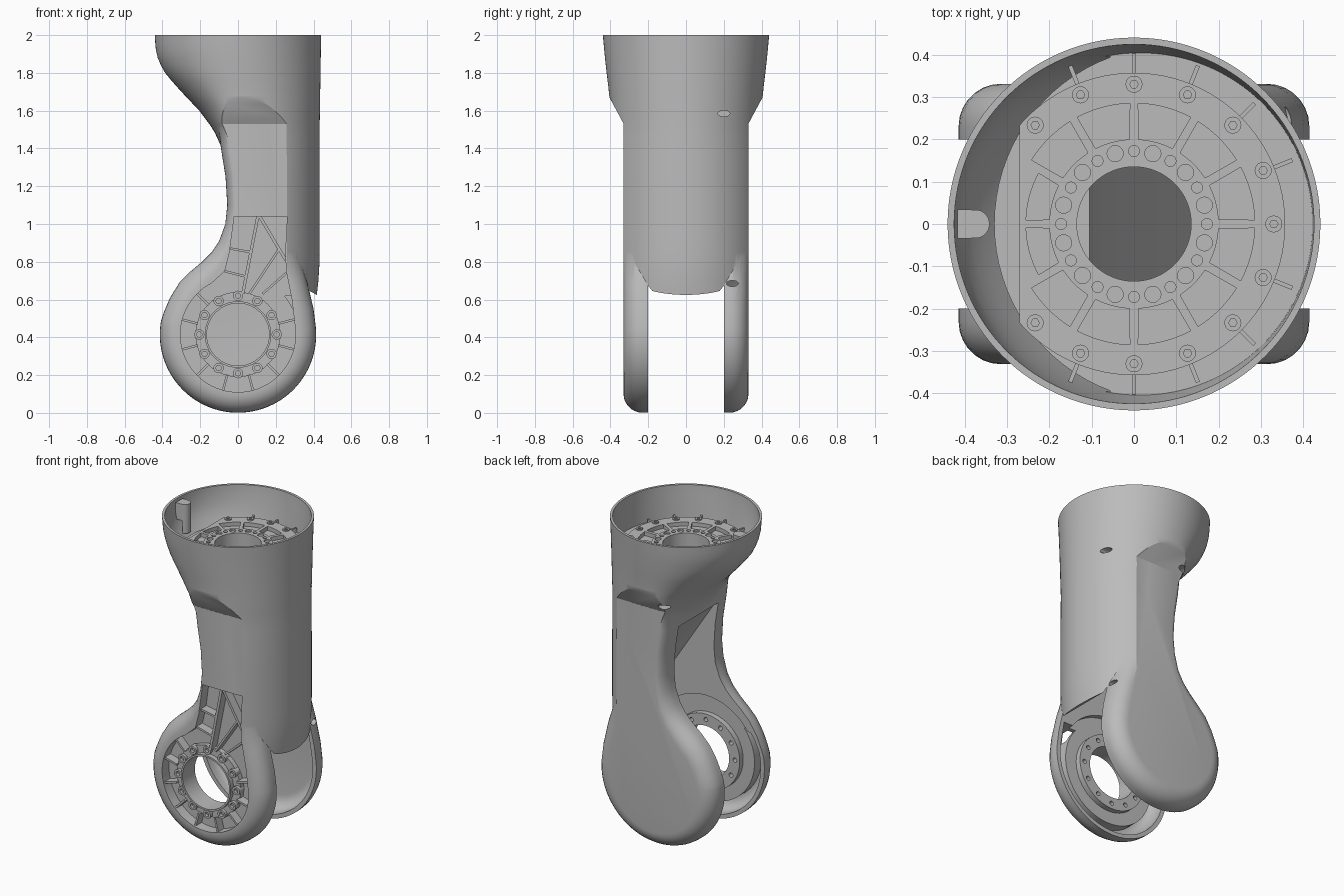
import bpy, bmesh, math
from mathutils import Vector, Matrix

cube = bpy.data.objects.get("Cube")
if cube:
    bpy.data.objects.remove(cube, do_unlink=True)

mat = bpy.data.materials.new("satin_grey")
mat.use_nodes = True
GREY = (0.5, 0.5, 0.5, 1)
mat.diffuse_color = GREY
mat.node_tree.nodes["Principled BSDF"].inputs["Base Color"].default_value = GREY
HUB = (0, 0.415)                      # pivot centre in x, z
PLACE = {"x": lambda u, v, w: (w, u, v), "y": lambda u, v, w: (u, w, v),
         "z": lambda u, v, w: (u, v, w)}


def arc(c, r, a0=0, a1=360, n=64):
    """Points on an arc; a full circle drops its repeated end point."""
    last = n if a1 - a0 == 360 else n + 1
    angles = [math.radians(a0 + (a1 - a0) * i / n) for i in range(last)]
    return [(c[0] + r * math.cos(a), c[1] + r * math.sin(a)) for a in angles]


def bar(p, q, width):
    """Rectangle outline running from p to q."""
    p, q = Vector(p), Vector(q)
    side = (q - p).orthogonal().normalized() * width / 2
    return [p - side, q - side, q + side, p + side]


def polar(c, r, deg):
    a = math.radians(deg)
    return (c[0] + r * math.cos(a), c[1] + r * math.sin(a))


def clamp(v):
    return max(0, min(1, v))


def make(name, bm):
    bmesh.ops.recalc_face_normals(bm, faces=bm.faces)
    me = bpy.data.meshes.new(name)
    bm.to_mesh(me)
    bm.free()
    me.materials.append(mat)
    ob = bpy.data.objects.new(name, me)
    bpy.context.collection.objects.link(ob)
    return ob


def skin(bm, rings):
    """Close a stack of equal rings of points into a solid."""
    rings = [[bm.verts.new(p) for p in ring] for ring in rings]
    n = len(rings[0])
    for a, b in zip(rings, rings[1:]):
        for i in range(n):
            j = (i + 1) % n
            bm.faces.new((a[i], a[j], b[j], b[i]))
    bm.faces.new(rings[0])
    bm.faces.new(rings[-1])


def prisms(name, outlines, axis, lo, hi):
    """Extrude every outline along an axis into one object."""
    bm = bmesh.new()
    for pts in outlines:
        skin(bm, [[PLACE[axis](p[0], p[1], w) for p in pts] for w in (lo, hi)])
    return make(name, bm)


def boolean(ob, tool, op='DIFFERENCE'):
    mod = ob.modifiers.new("bool", 'BOOLEAN')
    mod.operation, mod.solver, mod.object = op, 'EXACT', tool
    bpy.context.view_layer.objects.active = ob
    bpy.ops.object.modifier_apply(modifier=mod.name)
    bpy.data.objects.remove(tool, do_unlink=True)


def cut(ob, outlines, axis, lo, hi):
    boolean(ob, prisms("cutter", outlines, axis, lo, hi))


# Tube sections: height, left edge, centre x, half depth
ROWS = [(2, -.44, 0, .44), (1.93, -.437, 0, .434), (1.86, -.42, .005, .427),
        (1.79, -.38, .015, .419), (1.7, -.3, .03, .408), (1.6, -.205, .04, .4),
        (1.5, -.13, .04, .395), (1.4, -.085, .045, .395), (1.25, -.05, .05, .395),
        (1.1, -.035, .05, .395), (1, -.03, .05, .395), (.5, -.03, .05, .395)]


def section(z):
    z = min(z, 2)
    for hi, lo in zip(ROWS, ROWS[1:]):
        if z >= lo[0]:
            t = (z - lo[0]) / (hi[0] - lo[0])
            return [l + (h - l) * t for h, l in zip(hi, lo)][1:]


def loft(name, heights, inset=0, n=128):
    rings = []
    for z in heights:
        left, cx, half = section(z)
        right = 0.432 + 0.008 * clamp((z - 1.5) * 2) - 0.018 * clamp((.85 - z) * 4) ** 2
        square = 0.75 + 0.25 * clamp((z - 1.55) / 0.3)
        flat = 0.33 + max(0, z - 1.53) * 0.536 - inset if inset else 1
        ring = []
        for i in range(n):
            c, s = math.cos(math.tau * i / n), math.sin(math.tau * i / n)
            if c > 0:
                x = cx + (right - cx - inset) * c
            else:
                x = cx - (cx - left - inset) * abs(c) ** square
            ring.append((x, max(-flat, min(flat, (half - inset) * s)), z))
        rings.append(ring)
    bm = bmesh.new()
    skin(bm, rings)
    return make(name, bm)


def rounded_slab(name, pts, depth, radius, steps=7):
    """Counter-clockwise x-z outline, open across its flat top, with rounded front and back."""
    pts = [Vector(p) for p in pts]
    inward = []
    for i, p in enumerate(pts):
        t = pts[min(i + 1, len(pts) - 1)] - pts[max(i - 1, 0)]
        v = Vector((-t.y, t.x)).normalized()
        if i in (0, len(pts) - 1):
            v = Vector((math.copysign(1, v.x), 0))
        inward.append(v * (1 - 0.5 * clamp((p.y - .75) * 4)))   # tighter along the neck
    side = []
    for k in range(steps + 1):
        a = math.pi / 2 * k / steps
        side.append((radius * (1 - math.sin(a)), depth - radius * (1 - math.cos(a))))
    layers = [(d, -y) for d, y in side] + [(d, y) for d, y in side[::-1]]
    bm = bmesh.new()
    skin(bm, [[(p.x + v.x * d, y, p.y + v.y * d) for p, v in zip(pts, inward)]
              for d, y in layers])
    return make(name, bm)


# Flared tube with flattened front and back
body = loft("link_body", [.55, .62, .7, .78, .85, .92] + [1 + i * 0.04 for i in range(26)])
for s in (-1, 1):
    cut(body, [[(s * .33, 0), (s * .33, 1.53), (s * .62, 2.07), (s, 2.07), (s, 0)]], "x", -1, 1)

# Rounded cheeks around the pivot
neck = [(-.105, 1.53), (-.09, 1.4), (-.066, 1.25), (-.057, 1.1), (-.067, 1), (-.1, .91),
        (-.14, .85), (-.19, .8), (-.25, .75), (-.31, .69), (-.36, .61), (-.392, .535)]
outer = [(.4, .55), (.365, .7), (.315, .85), (.27, 1), (.22, 1.3), (.2, 1.53)]
boolean(body, rounded_slab("cheeks", neck + arc(HUB, .414, 170, 365, 60) + outer, .331, .1),
        'UNION')

# Fork slot under a sloping web, and the hollow above that web
cut(body, [[(-.7, 1.39), (-.07, 1.39), (.35, .745), (.38, .645), (.435, .615), (.7, .5),
            (.7, -.2), (-.7, -.2)]], "y", -.2, .2)
boolean(body, loft("bowl", [1.62 + i * 0.04 for i in range(13)], 0.015))
cut(body, [[(-.105, 1.7), (-.105, 1.6), (-.01, 1.42), (.36, .845), (.36, 1.7)]], "y", -.17, .17)

# Front cheek: pivot bore, outer pocket, inner groove
cut(body, [[(.26, 1.04), (-.02, 1.04), (-.045, .85), (-.07, .75), (-.13, .695)]
           + arc(HUB, .305, 118, 368, 50) + [(.285, .6), (.255, .75), (.25, .85)]], "y", -.5, -.262)
groove = prisms("groove", [arc(HUB, .36)], "y", -.235, -.1)
cut(groove, [arc(HUB, .24)], "y", -.3, 0)
boolean(body, groove)
cut(body, [arc(HUB, .165)], "y", -.5, -.1)
bolts = [polar(HUB, .205, a) for a in range(0, 360, 30)]
cut(body, [arc(p, .014, n=16) for p in bolts], "y", -.24, -.1)

# Thin shell walls: a deep rim channel in the front cheek, a hollow back cheek
hollow = ([(-.02, .98), (-.06, .88), (-.13, .81), (-.22, .735), (-.29, .66), (-.345, .58)]
          + arc(HUB, .388, 165, 370, 60) + [(.36, .62), (.335, .7), (.29, .85), (.25, .98)])
channel = rounded_slab("channel", hollow, .305, .07)
cut(channel, [[(-1, 0), (1, 0), (1, 2), (-1, 2)]], "y", -.195, 1)
cut(channel, [arc(HUB, .32)], "y", -1, 0)
cut(channel, [[(-1, .62), (1, .62), (1, 2), (-1, 2)]], "y", -1, 0)
boolean(body, channel)
shell = rounded_slab("shell", hollow, .312, .08)
cut(shell, [[(-1, 0), (1, 0), (1, 2), (-1, 2)]], "y", -1, .195)
boolean(body, shell)

# Access holes in the shell
for x, y, z, turn in ((.37, .2, 1.585, 0), (.34, .245, .685, 0), (-.08, .34, 1.567, 90)):
    hole = prisms("hole", [arc((0, 0), .032, n=24)], "x", -.09, .09)
    hole.data.transform(Matrix.Translation((x, y, z)) @ Matrix.Rotation(math.radians(turn), 4, 'Z')
                        @ Matrix.Diagonal((1, 1, .5, 1)))
    boolean(body, hole)

# Front hub ring with bolt bosses and holes
hub = prisms("front_hub", [arc(HUB, .225)], "y", -.295, -.25)
cut(hub, [arc(HUB, .165)], "y", -.5, 0)
bosses = prisms("hub_bosses", [arc(p, .027, n=20) for p in bolts], "y", -.315, -.27)
cut(bosses, [arc(p, .014, n=16) for p in bolts], "y", -.4, -.29)
lip = prisms("hub_lip", [arc(HUB, .176)], "y", -.325, -.2)
cut(lip, [arc(HUB, .165)], "y", -.5, 0)

# Ribs in the front pocket
ribs = [bar(polar(HUB, .22, a), polar(HUB, .308, a), .012)
        for a in range(15, 375, 30) if a not in (45, 75, 105)]
ribs += [bar((.105, 1.04), (.025, .63), .016), bar((.115, 1.04), (.252, .81), .016),
         bar((.22, .87), (.06, .63), .012), bar((-.04, .87), (.07, .85), .012),
         bar((-.07, .75), (.05, .72), .012), bar((.255, .74), (.13, .63), .012)]
prisms("pocket_ribs", ribs, "y", -.318, -.255)

# Mounting deck inside the bowl
O = (0, 0)
BORE = arc(O, .135)
deck = loft("deck_ledge", [1.74, 1.79], 0.01)
plate = prisms("mounting_plate", [arc(O, .357, n=96)], "z", 1.75, 1.825)
cut(deck, [arc((.09, 0), .42, 110, 250, 32) + [(-1, -.45), (-1, .45)]], "z", 1, 3)
cut(plate, [[(-1, -1), (-.27, -1), (-.27, 1), (-1, 1)]], "z", 1, 3)
for ob in (deck, plate):
    cut(ob, [BORE], "z", 1, 3)
cut(plate, [arc(O, .255 if a in (150, 180) else .285, a + 2, a + 28, 8)
            + arc(O, .2, a + 3, a + 27, 6)[::-1] for a in range(0, 360, 30)], "z", 1.8, 2)
cut(plate, [arc(polar(O, .172, a), .013, n=16) for a in range(0, 360, 30)], "z", 1.755, 2)
cut(plate, [arc(polar(O, .172, a), .019, n=20) for a in range(15, 375, 30)], "z", 1.815, 2)
prisms("deck_ribs", [bar(polar(O, .35, a), polar(O, .403, a), .01)
                     for a in (-112, -90, -68, -45, -22, 22, 45, 68, 90, 112)], "z", 1.77, 1.82)

# Deck screws
spots = [polar(O, .33, i * 22.5) for i in range(-6, 7)]
screws = prisms("deck_screws", [arc(p, .02, n=20) for p in spots], "z", 1.8, 1.832)
cut(screws, [arc(p, .01, n=6) for p in spots], "z", 1.822, 2)

# Cable guide on the bowl wall, stepped to follow its slope
for part, x, lo, hi in (("upper", -.417, 1.88, 1.985), ("lower", -.37, 1.8, 1.88)):
    prisms(part + "_cable_guide", [[(x, -.034)] + arc((-.375, 0), .034, -80, 80, 12)
                                   + [(x, .034)]], "z", lo, hi)

for ob in bpy.context.scene.objects:
    if ob.type == 'MESH':
        bpy.ops.object.select_all(action='DESELECT')
        ob.select_set(True)
        bpy.context.view_layer.objects.active = ob
        bpy.ops.object.shade_smooth_by_angle(angle=math.radians(28))
